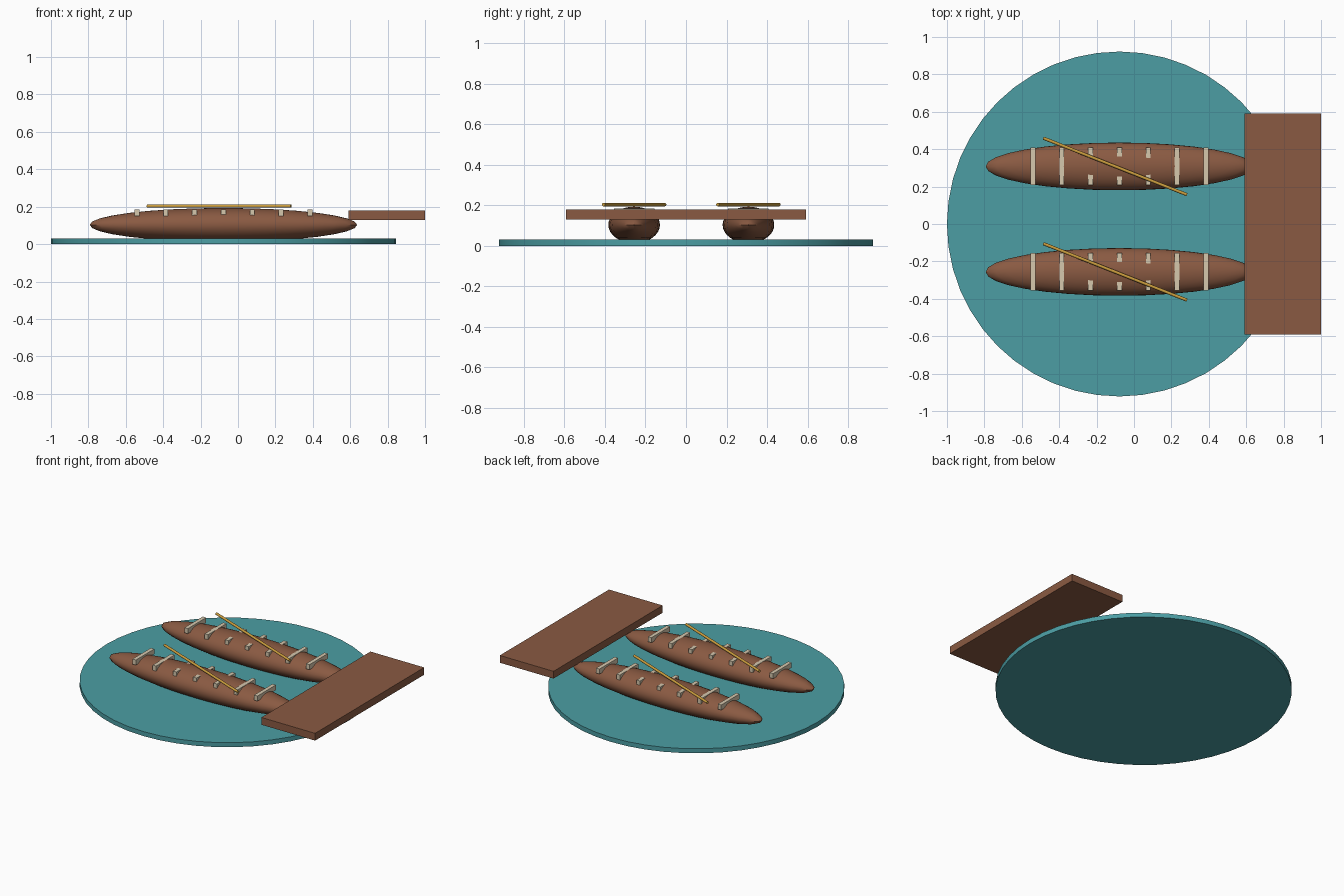
import bpy
import math

cube = bpy.data.objects.get("Cube")
if cube:
    bpy.data.objects.remove(cube, do_unlink=True)


def material(name, rgb):
    """Flat material from an sRGB 0-255 colour."""
    linear = [((c / 255 + 0.055) / 1.055) ** 2.4 for c in rgb] + [1.0]
    mat = bpy.data.materials.new(name)
    mat.use_nodes = True
    mat.diffuse_color = linear
    bsdf = mat.node_tree.nodes["Principled BSDF"]
    bsdf.inputs["Base Color"].default_value = linear
    bsdf.inputs["Roughness"].default_value = 0.8
    return mat


WATER = material("teal water", (76, 158, 164))
WOOD = material("brown wood", (138, 90, 66))
SEAT = material("pale thwart wood", (214, 200, 174))
GOLD = material("golden paddle wood", (204, 158, 62))


def finish(name, mat, smooth=False):
    ob = bpy.context.object
    ob.name = name
    ob.data.materials.append(mat)
    bpy.ops.object.transform_apply(location=False, rotation=False, scale=True)
    if smooth:
        bpy.ops.object.shade_smooth_by_angle(angle=math.radians(40))
    return ob


def box(name, mat, size, location):
    bpy.ops.mesh.primitive_cube_add(size=1, location=location)
    bpy.context.object.scale = size
    return finish(name, mat)


MID_X = -0.078

# Round pool of water
bpy.ops.mesh.primitive_cylinder_add(vertices=48, radius=0.922, depth=0.031,
                                    location=(MID_X, 0, 0.0155))
finish("water_disc", WATER, True)

# Dock at the left edge
box("dock", WOOD, (0.408, 1.184, 0.05), (0.796, 0, 0.155))


def canoe(side, y):
    # Long ellipsoid hull
    bpy.ops.mesh.primitive_uv_sphere_add(segments=32, ring_count=16, radius=1,
                                         location=(MID_X, y, 0.103))
    bpy.context.object.scale = (0.715, 0.1275, 0.09)
    finish(side + "_hull", WOOD, True)

    # Crosswise thwarts, partly sunk into the hull
    for i in range(7):
        x = MID_X + (i - 3) * 0.154
        box(f"{side}_thwart_{i + 1}", SEAT, (0.026, 0.2, 0.035), (x, y, 0.167))

    # Paddle laid diagonally over the top
    bpy.ops.mesh.primitive_cylinder_add(
        vertices=12, radius=0.0085, depth=0.826, location=(-0.101, y, 0.203),
        rotation=(0, math.pi / 2, math.radians(-21.5)))
    finish(side + "_paddle", GOLD, True)


canoe("back", 0.308)
canoe("front", -0.256)
